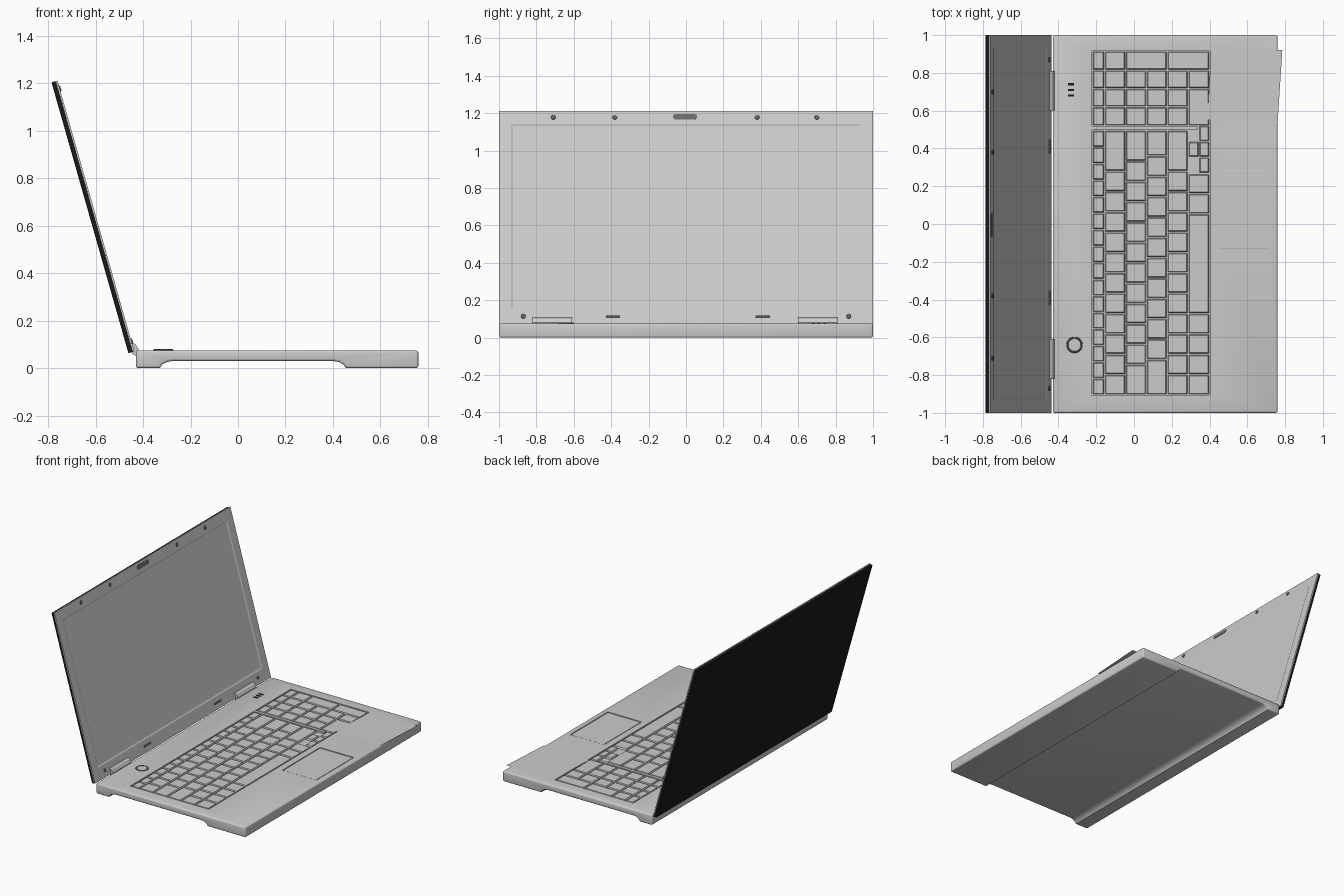
import bpy, bmesh, math
from mathutils import Matrix, Vector

if "Cube" in bpy.data.objects:
    bpy.data.objects.remove(bpy.data.objects["Cube"])

TOP = 0.075                       # height of the deck
# frame of the opened lid: local x = out of the display, z = up along the lid
LID = Matrix.Translation((-0.437, 0, 0.07)) @ Matrix.Rotation(math.radians(-15.85), 4, 'Y')


def finish(bm, name, matrix=None, mat=None, bevel=0, seg=2):
    if matrix:
        bm.transform(matrix)
    bmesh.ops.recalc_face_normals(bm, faces=bm.faces)
    me = bpy.data.meshes.new(name)
    bm.to_mesh(me)
    bm.free()
    ob = bpy.data.objects.new(name, me)
    bpy.context.collection.objects.link(ob)
    if mat:
        me.materials.append(mat)
    if bevel:
        m = ob.modifiers.new("bevel", 'BEVEL')
        m.width, m.segments = bevel, seg
        m.limit_method, m.angle_limit = 'ANGLE', math.radians(60)
        apply(ob, m)
    return ob


def apply(ob, mod):
    bpy.ops.object.select_all(action='DESELECT')
    ob.select_set(True)
    bpy.context.view_layer.objects.active = ob
    bpy.ops.object.modifier_apply(modifier=mod.name)


def add_box(bm, x, y, z, taper=0):
    """Box from ranges; the top face can be pulled in by taper."""
    def ring(h, t):
        return [bm.verts.new((a, b, h)) for a, b in
                ((x[0] + t, y[0] + t), (x[1] - t, y[0] + t), (x[1] - t, y[1] - t), (x[0] + t, y[1] - t))]
    lo, hi = ring(z[0], 0), ring(z[1], taper)
    bm.faces.new(lo[::-1])
    bm.faces.new(hi)
    for i in range(4):
        j = (i + 1) % 4
        bm.faces.new((lo[i], lo[j], hi[j], hi[i]))


def box(name, x, y, z, **kw):
    bm = bmesh.new()
    add_box(bm, x, y, z)
    return finish(bm, name, **kw)


def extrude_profile(name, pts, y0, y1, **kw):
    bm = bmesh.new()
    face = bm.faces.new([bm.verts.new((x, y0, z)) for x, z in pts])
    ext = bmesh.ops.extrude_face_region(bm, geom=[face])
    bmesh.ops.translate(bm, vec=(0, y1 - y0, 0),
                        verts=[v for v in ext['geom'] if isinstance(v, bmesh.types.BMVert)])
    return finish(bm, name, **kw)


def material(name, v):
    m = bpy.data.materials.new(name)
    m.diffuse_color = (v, v, v, 1)
    m.use_nodes = True
    m.node_tree.nodes["Principled BSDF"].inputs["Base Color"].default_value = m.diffuse_color
    return m


black = material("black", 0.01)
dark = material("dark_grey", 0.15)
pale = material("pale_grey", 0.8)

# base: side profile with the shallow arch underneath
base = extrude_profile("base", [
    (-0.43, 0), (-0.33, 0), (-0.32, 0.015), (-0.30, 0.026), (-0.275, 0.03),
    (0.40, 0.03), (0.425, 0.026), (0.445, 0.015), (0.455, 0),
    (0.76, 0), (0.76, TOP), (-0.43, TOP)], -1, 1, bevel=0.01, seg=3)

# wells for the keyboard, number pad, arrow keys and touchpad
for x, y, depth in (((-0.222, 0.402), (-0.908, 0.497), 0.013),
                    ((-0.222, 0.402), (0.518, 0.917), 0.013),
                    ((0.337, 0.402), (0.49, 0.525), 0.013),
                    ((0.45, 0.72), (-0.14, 0.29), 0.006)):
    cutter = box("well_cutter", x, y, (TOP - depth, TOP + 0.05))
    cutter.hide_render = True
    m = base.modifiers.new("well", 'BOOLEAN')
    m.operation, m.solver, m.object = 'DIFFERENCE', 'EXACT', cutter
    apply(base, m)
    bpy.data.objects.remove(cutter)
bpy.ops.object.select_all(action='DESELECT')
base.select_set(True)
bpy.context.view_layer.objects.active = base
bpy.ops.object.shade_smooth_by_angle(angle=math.radians(35))

box("touchpad", (0.457, 0.713), (-0.133, 0.283), (TOP - 0.008, TOP - 0.003), bevel=0.002)

# keys: tapered caps laid out row by row
rows_x = [-0.22, -0.155, -0.045, 0.065, 0.175, 0.287, 0.40]
keys = bmesh.new()


def key(x0, x1, y0, y1):
    g = 0.003
    add_box(keys, (x0 + g, x1 - g), (y0 + g, y1 - g), (TOP - 0.015, TOP - 0.001), 0.005)


unit = 1.4 / 13
layout = [[13 / 16] * 16,
          [1] * 11 + [2],
          [1.5] + [1] * 10 + [1.5],
          [1.75] + [1] * 10 + [1.25],
          [1] * 11 + [2],
          [1] * 4 + [4.9, 1, 0.96]]
for r, widths in enumerate(layout):
    y = -0.905
    for w in widths:
        key(rows_x[r], rows_x[r + 1], y, y + w * unit)
        y += w * unit

# arrow keys
for i in range(3):
    key(0.344, 0.40, 0.27 + i * 0.084, 0.354 + i * 0.084)
key(0.287, 0.344, 0.354, 0.438)

# number pad, with two tall keys and one wide key
cols = [0.52, 0.62, 0.717, 0.815, 0.915]
for r in range(6):
    for c in range(4):
        if (c == 3 and r >= 2) or (r == 5 and c < 2):
            continue
        key(rows_x[r], rows_x[r + 1], cols[c], cols[c + 1])
for r in (2, 4):
    key(rows_x[r], rows_x[r + 2], cols[3], cols[4])
key(rows_x[5], rows_x[6], cols[0], cols[2])
finish(keys, "keys")

# power button: raised ring with a cap
bpy.ops.mesh.primitive_torus_add(major_radius=0.038, minor_radius=0.005, major_segments=32,
                                 minor_segments=8, location=(-0.315, -0.64, TOP))
bpy.context.object.name = "power_ring"
bpy.context.object.data.materials.append(dark)
bpy.ops.object.shade_smooth_by_angle()
bpy.ops.mesh.primitive_cylinder_add(vertices=32, radius=0.033, depth=0.01, location=(-0.315, -0.64, TOP - 0.002))
bpy.context.object.name = "power_button"

# status lights
for y in (0.68, 0.71, 0.74):
    box("status_light", (-0.35, -0.318), (y - 0.006, y + 0.006), (TOP - 0.005, TOP + 0.003), mat=black)

# loose pale sheet on the palm rest, overhanging the edge
bm = bmesh.new()
bm.faces.new([bm.verts.new((x, y, TOP + 0.003)) for x, y in
              ((0.388, 0.55), (0.76, 0.53), (0.785, 0.92), (0.41, 0.945))])
finish(bm, "palm_sheet", mat=pale)

# lid: black shell and grey bezel with sunken display
H = 1.187
box("lid_shell", (-0.026, -0.006), (-1, 1), (0, H), matrix=LID, mat=black, bevel=0.004)
bm = bmesh.new()


def rect(x, y, z0, z1):
    return [bm.verts.new((x, a, b)) for a, b in ((-y, z0), (y, z0), (y, z1), (-y, z1))]


loops = [rect(-0.007, 1, 0, H), rect(0, 1, 0, H), rect(0, 0.935, 0.085, 1.115), rect(-0.004, 0.925, 0.095, 1.105)]
for a, b in zip(loops, loops[1:]):
    for i in range(4):
        j = (i + 1) % 4
        bm.faces.new((a[i], a[j], b[j], b[i]))
bm.faces.new(loops[-1])
bm.faces.new(loops[0][::-1])
finish(bm, "display_bezel", matrix=LID)

# round bumpers on the bezel
for y, z in ((-0.71, 1.152), (-0.38, 1.152), (0.38, 1.152), (0.70, 1.152), (-0.87, 0.045), (0.87, 0.045)):
    bm = bmesh.new()
    bmesh.ops.create_cone(bm, cap_ends=True, segments=16, radius1=0.014, radius2=0.011, depth=0.008,
                          matrix=Matrix.Translation((0.001, y, z)) @ Matrix.Rotation(math.pi / 2, 4, 'Y'))
    finish(bm, "bumper", matrix=LID, mat=dark)

# camera window, rounded at both ends
bm = bmesh.new()
pts = [(math.copysign(0.05, math.cos(t)) + 0.015 * math.cos(t) - 0.005, 1.155 + 0.015 * math.sin(t))
       for t in [(i + 0.5) * math.pi / 8 for i in range(16)]]
face = bm.faces.new([bm.verts.new((-0.002, y, z)) for y, z in pts])
ext = bmesh.ops.extrude_face_region(bm, geom=[face])
bmesh.ops.translate(bm, vec=(0.004, 0, 0), verts=[v for v in ext['geom'] if isinstance(v, bmesh.types.BMVert)])
finish(bm, "camera_window", matrix=LID, mat=dark)

# latch bars and hinges
for y in (-0.39, 0.41):
    box("latch_bar", (-0.002, 0.006), (y - 0.038, y + 0.038), (0.039, 0.05), matrix=LID, mat=dark)
for y in (-0.715, 0.705):
    extrude_profile("hinge", [(-0.425, 0.05), (-0.42, 0.08), (-0.432, 0.1), (-0.447, 0.108),
                              (-0.456, 0.08), (-0.445, 0.06)], y - 0.105, y + 0.105)
